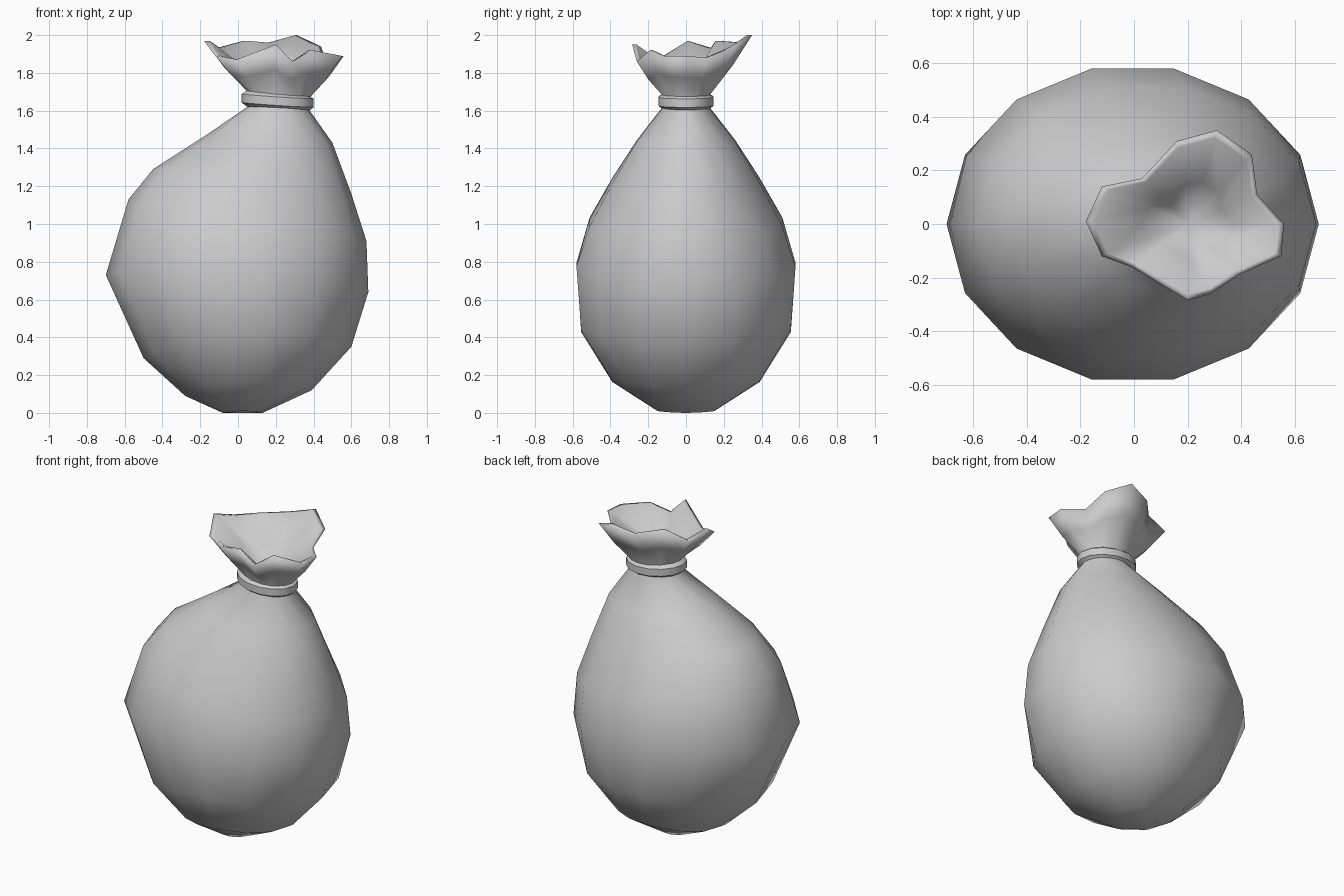
import bpy, bmesh
from math import cos, sin, pi
from mathutils import Vector

if "Cube" in bpy.data.objects:
    bpy.data.objects.remove(bpy.data.objects["Cube"])

N = 14  # sides around the sack


def hoop(left, right, half_y, mid_z):
    """Tilted oval ring through a left and a right point in the front plane."""
    (xl, zl), (xr, zr) = left, right
    pts = []
    for i in range(N):
        t = 2 * pi * i / N
        f = (1 - cos(t)) / 2
        z = zl + (zr - zl) * f + (mid_z - (zl + zr) / 2) * sin(t) ** 2
        pts.append(Vector((xl + (xr - xl) * f, half_y * sin(t) / 0.975, z)))
    return pts


def blend(a, b, f, dz=0):
    return [p.lerp(q, f) + Vector((0, 0, dz)) for p, q in zip(a, b)]


def loft(name, rings, tips=None, closed=False):
    """Skin a stack of rings, ending in two points or joined end to end."""
    bm = bmesh.new()
    loops = [[bm.verts.new(p) for p in r] for r in rings]
    pairs = list(zip(loops, loops[1:])) + ([(loops[-1], loops[0])] if closed else [])
    for a, b in pairs:
        for i in range(N):
            j = (i + 1) % N
            bm.faces.new((a[i], a[j], b[j], b[i]))
    if tips:
        for tip, ring in zip(tips, (loops[0], loops[-1])):
            v = bm.verts.new(tip)
            for i in range(N):
                bm.faces.new((ring[i], ring[(i + 1) % N], v))
    bmesh.ops.recalc_face_normals(bm, faces=bm.faces[:])
    me = bpy.data.meshes.new(name)
    bm.to_mesh(me)
    bm.free()
    me.shade_smooth()
    ob = bpy.data.objects.new(name, me)
    bpy.context.collection.objects.link(ob)
    return ob


# Sagging body, bottom to neck
body = [hoop(*r) for r in (
    ((-0.08, 0.00), (0.13, 0.00), 0.15, 0.01),
    ((-0.28, 0.09), (0.39, 0.12), 0.39, 0.17),
    ((-0.50, 0.29), (0.60, 0.35), 0.555, 0.44),
    ((-0.70, 0.73), (0.69, 0.64), 0.58, 0.79),
    ((-0.58, 1.13), (0.68, 0.91), 0.51, 1.01),
    ((-0.45, 1.29), (0.60, 1.16), 0.39, 1.23),
    ((-0.17, 1.47), (0.50, 1.43), 0.26, 1.44),
    ((0.05, 1.62), (0.38, 1.60), 0.13, 1.61),
)]

# Ruffled mouth: wavy rim, folded over and running down inside to the tie
neck = hoop((0.05, 1.70), (0.38, 1.67), 0.125, 1.685)
rim = [Vector(p) for p in (
    (-0.18, 0.01, 1.97), (-0.12, 0.14, 1.93), (0.03, 0.17, 1.97),
    (0.16, 0.31, 1.96), (0.31, 0.35, 2.00), (0.44, 0.26, 1.94),
    (0.46, 0.11, 1.88), (0.56, 0.00, 1.89), (0.55, -0.12, 1.89),
    (0.39, -0.19, 1.92), (0.29, -0.26, 1.86), (0.20, -0.285, 1.95),
    (-0.01, -0.16, 1.87), (-0.12, -0.12, 1.89))]
centre = Vector((0.21, 0, 1.69))
inner = [p.lerp(Vector((0.21, 0, p.z)), 0.08) for p in rim]
mouth = [neck, blend(neck, rim, 0.55, -0.015), rim, inner,
         blend(inner, [centre] * N, 0.5)]
loft("sack", body + mouth, tips=((0.02, 0, 0), centre))

# Tie band: faceted ring around the neck
band = []
for k in range(6):
    a = 2 * pi * k / 6 + pi / 6
    r, h = 0.035 * cos(a), 0.045 * sin(a)
    band.append(hoop((0.05 - r, 1.665 + h), (0.37 + r, 1.64 + h), 0.115 + r, 1.65 + h))
tie = loft("tie_band", band, closed=True)
bpy.context.view_layer.objects.active = tie
tie.select_set(True)
bpy.ops.object.shade_smooth_by_angle(angle=0.7)
